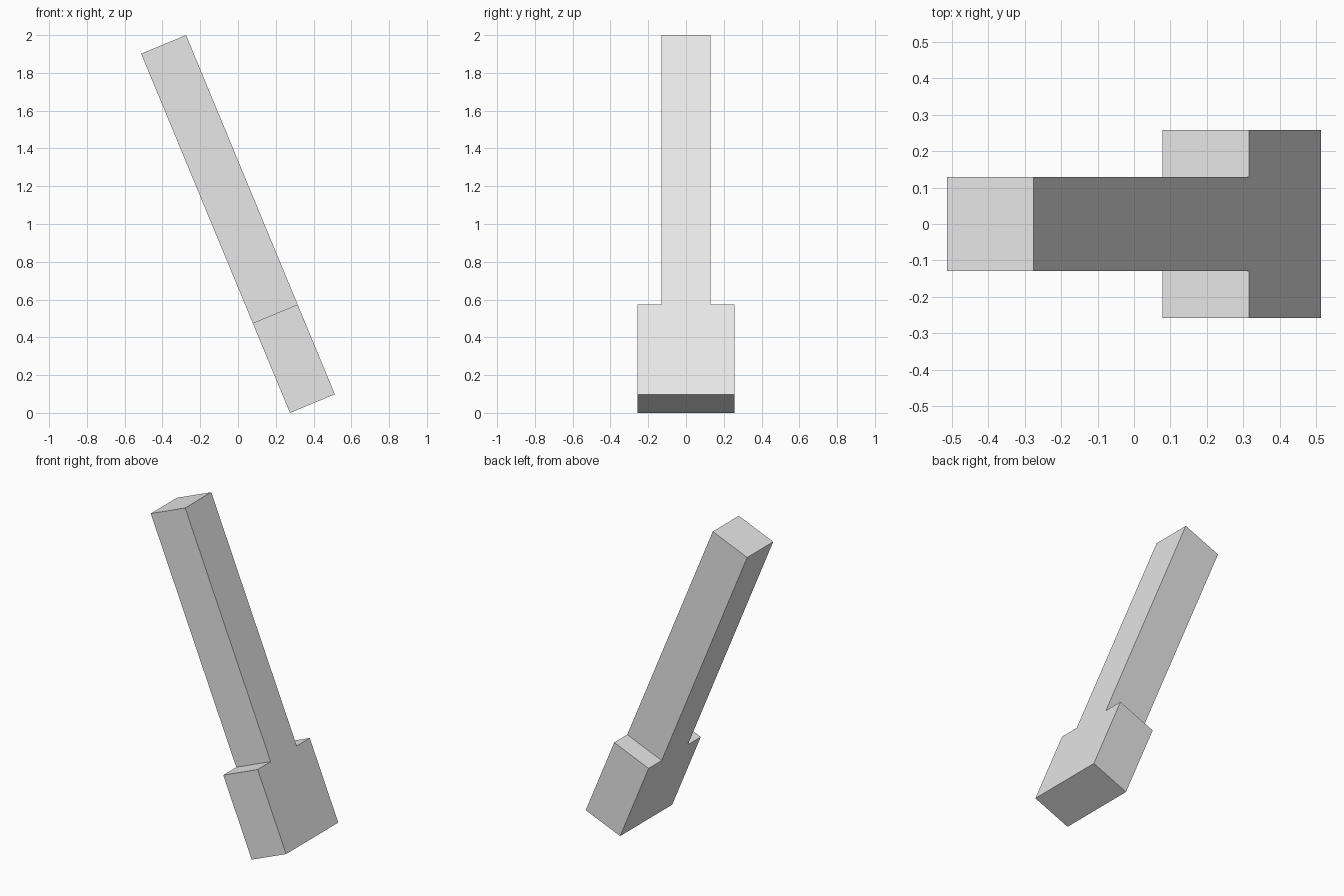
import bpy
import bmesh
from math import radians, sin, cos
from mathutils import Matrix

cube = bpy.data.objects.get("Cube")
if cube:
    bpy.data.objects.remove(cube, do_unlink=True)

# Plain grey material
GREY = (0.8, 0.8, 0.8, 1.0)
grey = bpy.data.materials.new("plain grey")
grey.use_nodes = True
grey.diffuse_color = GREY
grey.node_tree.nodes["Principled BSDF"].inputs["Base Color"].default_value = GREY

# Proportions: the bar is eight times as long as it is thick
TILT = radians(22.5)
LENGTH = 2 / (cos(TILT) + sin(TILT) / 8)
THICK = LENGTH / 8
HALF = THICK / 2
SHOULDER = -LENGTH / 4
END = LENGTH / 2

# Half outline of the narrow shaft and wide foot block, mirrored across y
side = [(THICK, -END), (THICK, SHOULDER), (HALF, SHOULDER), (HALF, END)]
outline = side + [(-y, z) for y, z in reversed(side)]

# Extrude the outline to the bar's thickness, then lean it over
bm = bmesh.new()
face = bm.faces.new([bm.verts.new((-HALF, y, z)) for y, z in outline])
extruded = bmesh.ops.extrude_face_region(bm, geom=[face])["geom"]
bmesh.ops.translate(bm, vec=(THICK, 0, 0),
                    verts=[v for v in extruded if isinstance(v, bmesh.types.BMVert)])
bmesh.ops.recalc_face_normals(bm, faces=bm.faces)
bmesh.ops.transform(bm, verts=bm.verts,
                    matrix=Matrix.Translation((0, 0, 1)) @ Matrix.Rotation(-TILT, 4, "Y"))

mesh = bpy.data.meshes.new("shaft_with_foot_block")
bm.to_mesh(mesh)
bm.free()
mesh.materials.append(grey)
bpy.context.collection.objects.link(bpy.data.objects.new("shaft_with_foot_block", mesh))
